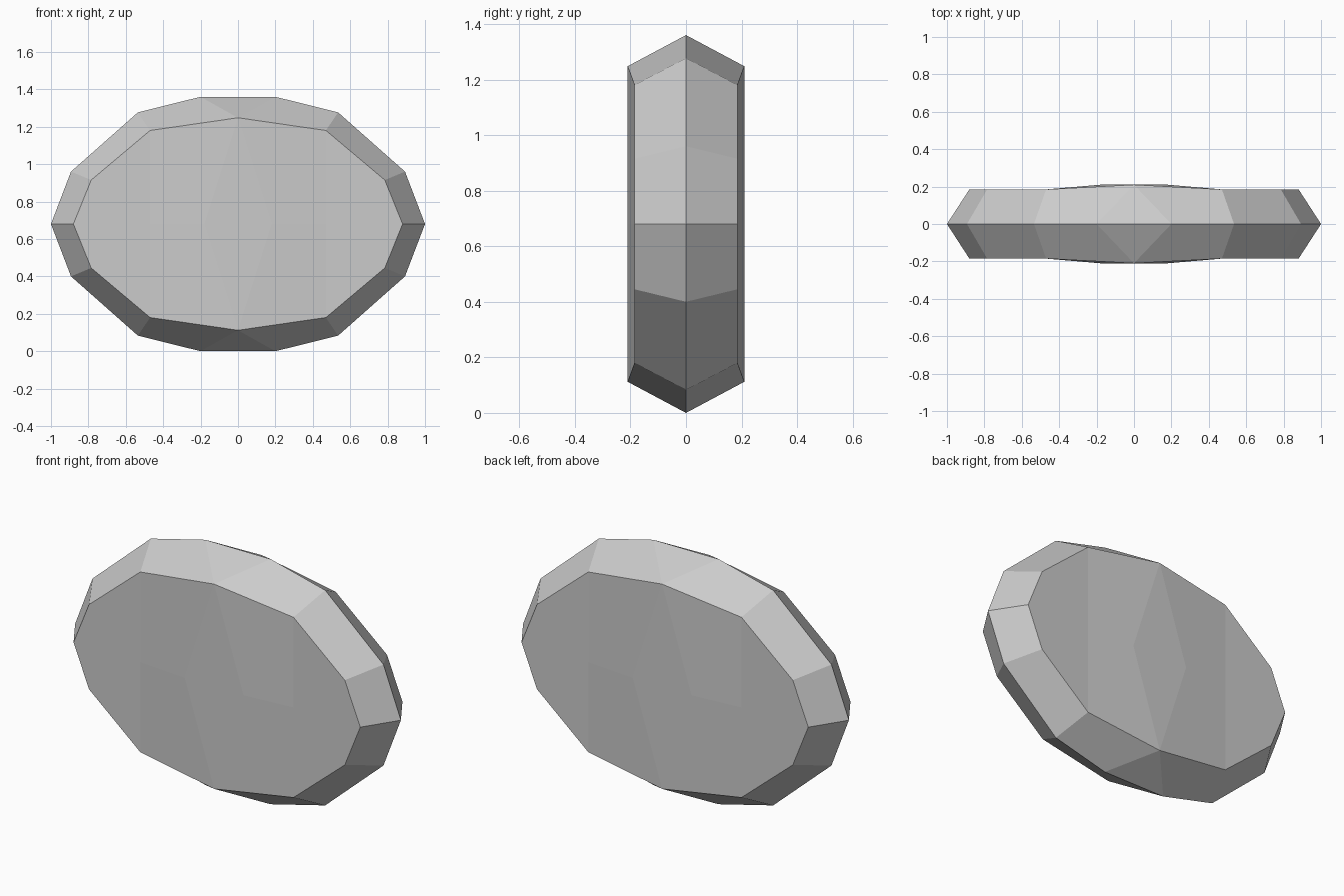
import bpy, bmesh
from math import radians

if "Cube" in bpy.data.objects:
    bpy.data.objects.remove(bpy.data.objects["Cube"])

HALF_HEIGHT = 0.68
RIM_Y, CROWN_Y = 0.185, 0.21

# Plain grey stone
grey = bpy.data.materials.new("stone grey")
grey.use_nodes = True
colour = (0.6, 0.6, 0.6, 1)
grey.diffuse_color = colour
grey.node_tree.nodes["Principled BSDF"].inputs["Base Color"].default_value = colour

bm = bmesh.new()


def ring(points):
    return [bm.verts.new((x, -y, z)) for x, y, z in points]


# One eighth of the stone: widest edge, rim of the flat face, raised crown
girdle = ring([(1, 0, 0), (0.893, 0, 0.28), (0.535, 0, 0.597),
               (0.2, 0, HALF_HEIGHT), (0, 0, HALF_HEIGHT)])
rim = ring([(0.88, RIM_Y, 0), (0.785, RIM_Y, 0.235),
            (0.47, RIM_Y, 0.5), (0, CROWN_Y, 0.568)])
fold, ridge, centre = ring([(0.47, RIM_Y, 0), (0.18, CROWN_Y, 0), (0, CROWN_Y, 0)])

# Bevelled facets around the edge
for i in range(3):
    bm.faces.new((girdle[i], girdle[i + 1], rim[i + 1], rim[i]))
bm.faces.new((girdle[3], girdle[4], rim[3]))

# Broad face: flat end, sloping shoulder, central diamond
bm.faces.new((rim[0], rim[1], rim[2], fold))
bm.faces.new((fold, rim[2], rim[3], ridge))
bm.faces.new((ridge, rim[3], centre))

# Reflect across all three planes and join the flat halves
for axis in "XYZ":
    bmesh.ops.mirror(bm, geom=bm.verts[:] + bm.edges[:] + bm.faces[:],
                     axis=axis, merge_dist=0.001)
    bmesh.ops.remove_doubles(bm, verts=bm.verts[:], dist=0.001)
bmesh.ops.dissolve_limit(bm, angle_limit=radians(0.1),
                         verts=bm.verts[:], edges=bm.edges[:])
bmesh.ops.recalc_face_normals(bm, faces=bm.faces[:])

mesh = bpy.data.meshes.new("faceted_stone")
bm.to_mesh(mesh)
bm.free()
mesh.materials.append(grey)
stone = bpy.data.objects.new("faceted_stone", mesh)
stone.location.z = HALF_HEIGHT
bpy.context.collection.objects.link(stone)
